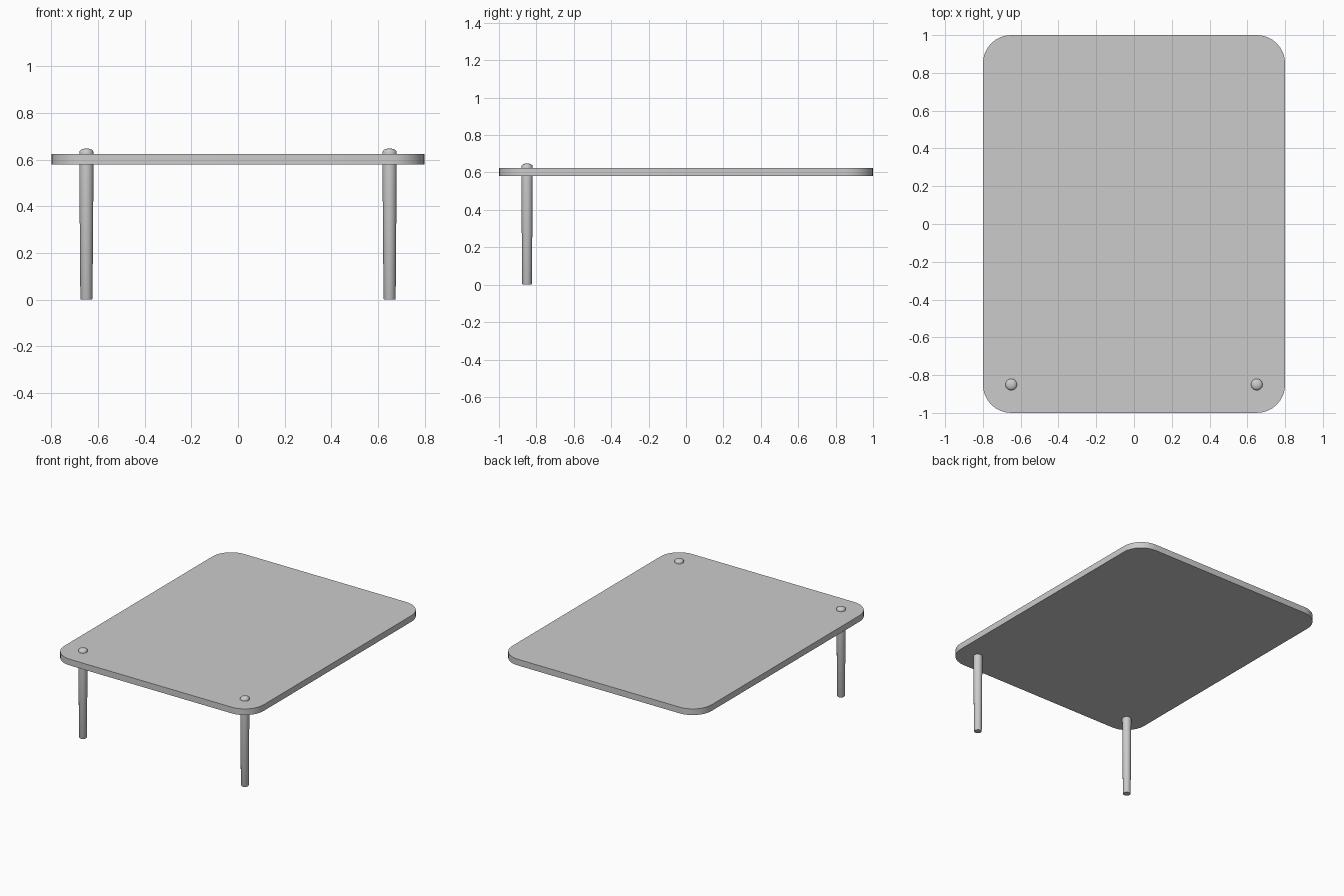
import bpy, bmesh
from math import cos, sin, pi

if "Cube" in bpy.data.objects:
    bpy.data.objects.remove(bpy.data.objects["Cube"])


def make_object(name, bm, smooth_angle):
    bmesh.ops.recalc_face_normals(bm, faces=bm.faces)
    mesh = bpy.data.meshes.new(name)
    bm.to_mesh(mesh)
    bm.free()
    obj = bpy.data.objects.new(name, mesh)
    bpy.context.collection.objects.link(obj)
    bpy.ops.object.select_all(action='DESELECT')
    obj.select_set(True)
    bpy.context.view_layer.objects.active = obj
    bpy.ops.object.shade_smooth_by_angle(angle=smooth_angle)
    return obj


def rounded_slab(name, half_x, half_y, radius, z0, z1, steps=8):
    bm = bmesh.new()
    verts = []
    for i, (sx, sy) in enumerate([(1, 1), (-1, 1), (-1, -1), (1, -1)]):
        for k in range(steps + 1):
            a = (i + k / steps) * pi / 2
            verts.append(bm.verts.new((sx * (half_x - radius) + radius * cos(a),
                                       sy * (half_y - radius) + radius * sin(a), z0)))
    base = bm.faces.new(verts)
    top = bmesh.ops.extrude_face_region(bm, geom=[base], use_keep_orig=True)['geom']
    bmesh.ops.translate(bm, vec=(0, 0, z1 - z0),
                        verts=[v for v in top if isinstance(v, bmesh.types.BMVert)])
    return make_object(name, bm, 0.6)


def lathe(name, profile, x, y, sides=24):
    bm = bmesh.new()
    rings = [[bm.verts.new((x + r * cos(2 * pi * k / sides),
                            y + r * sin(2 * pi * k / sides), z))
              for k in range(sides)] for r, z in profile]
    for a, b in zip(rings, rings[1:]):
        for k in range(sides):
            n = (k + 1) % sides
            bm.faces.new((a[k], a[n], b[n], b[k]))
    bm.faces.new(rings[0])
    bm.faces.new(rings[-1])
    return make_object(name, bm, 0.7)


# Table top with rounded corners
rounded_slab("table_top", 0.8, 1.0, 0.15, 0.58, 0.625)

# Two tapered front legs, passing through the top and ending in a low dome
leg_profile = [(0.024, 0), (0.026, 0.004), (0.0305, 0.57), (0.0305, 0.632),
               (0.028, 0.639), (0.022, 0.644), (0.012, 0.647), (0.003, 0.648)]
for side, x in (("left", -0.65), ("right", 0.65)):
    lathe(f"{side}_front_leg", leg_profile, x, -0.85)
